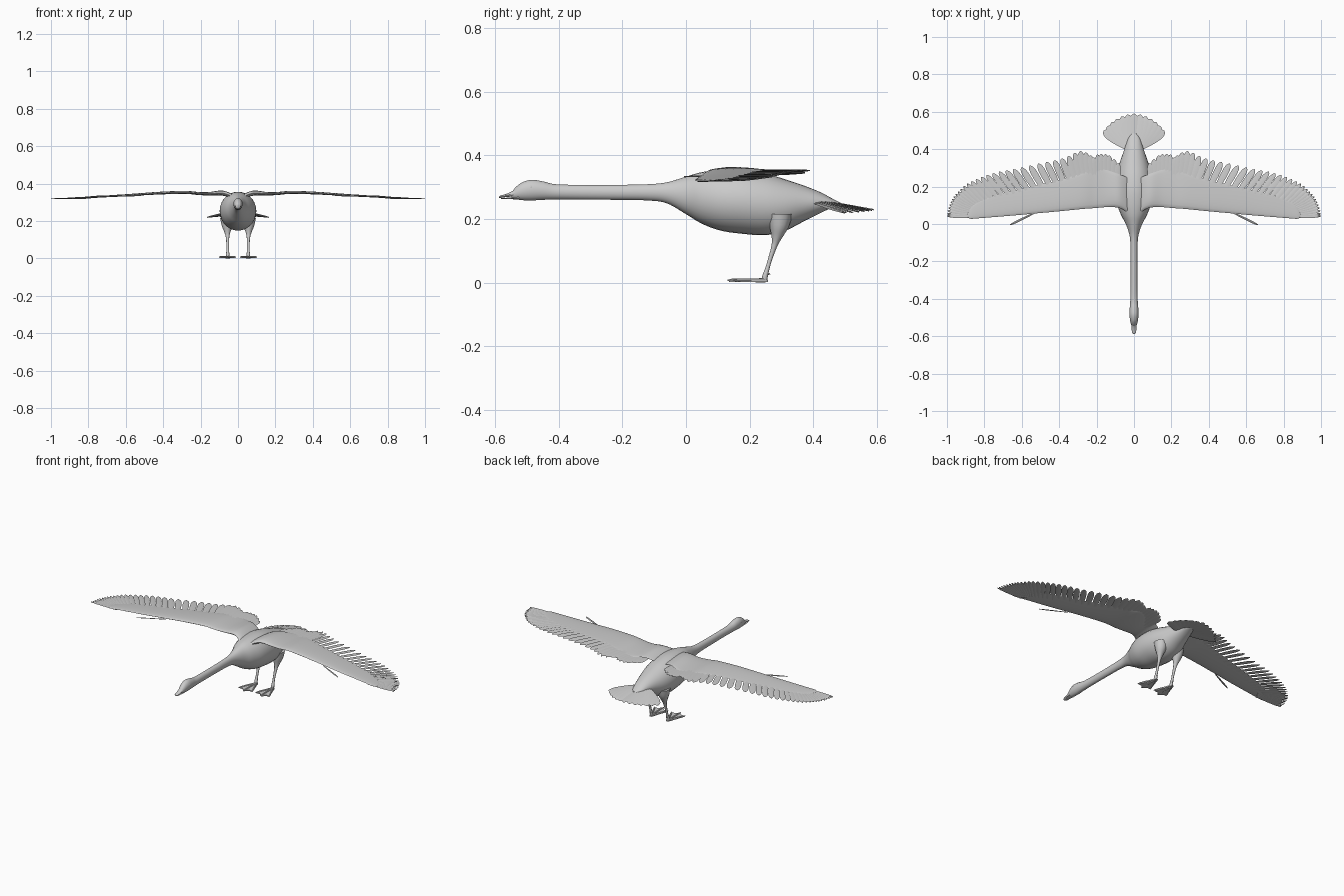
import bpy, bmesh, math
from mathutils import Vector

cube = bpy.data.objects.get("Cube")
if cube:
    bpy.data.objects.remove(cube, do_unlink=True)

grey = bpy.data.materials.new("plumage grey")
grey.use_nodes = True
grey.diffuse_color = (0.6, 0.6, 0.6, 1)
shader = grey.node_tree.nodes["Principled BSDF"]
shader.inputs["Base Color"].default_value = (0.6, 0.6, 0.6, 1)
shader.inputs["Roughness"].default_value = 0.7


def sample(rows, t):
    """Smooth curve through the rows, t from 0 to 1."""
    f = t * (len(rows) - 1)
    i = min(int(f), len(rows) - 2)
    u = f - i
    quad = zip(rows[max(i - 1, 0)], rows[i], rows[i + 1], rows[min(i + 2, len(rows) - 1)])
    return [b + 0.5 * u * (c - a + u * (2*a - 5*b + 4*c - d + u * (3*(b - c) + d - a)))
            for a, b, c, d in quad]


def smooth(rows, n):
    return [sample(rows, i / (n - 1)) for i in range(n)]


def build(name, lofts, mirror=False, angle=40):
    """Make one object from lofts, each a list of rings of points."""
    bm = bmesh.new()
    for rings in lofts:
        vs = [[bm.verts.new(p) for p in ring] for ring in rings]
        n = len(vs[0])
        for a, b in zip(vs, vs[1:]):
            for k in range(n):
                bm.faces.new((a[k], a[(k + 1) % n], b[(k + 1) % n], b[k]))
        bm.faces.new(vs[0][::-1])
        bm.faces.new(vs[-1])
    bmesh.ops.recalc_face_normals(bm, faces=bm.faces)
    mesh = bpy.data.meshes.new(name)
    bm.to_mesh(mesh)
    bm.free()
    mesh.materials.append(grey)
    ob = bpy.data.objects.new(name, mesh)
    bpy.context.collection.objects.link(ob)
    bpy.ops.object.select_all(action='DESELECT')
    ob.select_set(True)
    bpy.context.view_layer.objects.active = ob
    bpy.ops.object.shade_smooth_by_angle(angle=math.radians(angle))
    if mirror:
        ob.modifiers.new("Mirror", 'MIRROR').use_clip = False
    return ob


def circle(n):
    return [(math.cos(2 * math.pi * k / n), math.sin(2 * math.pi * k / n)) for k in range(n)]


def lengthwise(rows, n, sides=28):
    """Rings along y from rows of (y, top, bottom, half width)."""
    return [[(w * c, y, (t + b) / 2 + (t - b) / 2 * s) for c, s in circle(sides)]
            for y, t, b, w in smooth(rows, n)]


def limb(rows, n, sides=12):
    """Level rings from rows of (x, y, z, radius)."""
    return [[(x + r * c, y + r * s, z) for c, s in circle(sides)]
            for x, y, z, r in smooth(rows, n)]


VANE = [(0, .5), (.25, .8), (.55, 1), (.8, .97), (.91, .75), (.97, .45), (1, .08)]


def feather(base, tip, width, roll=0.12, thick=0.0022):
    """Thin blade with a round tip and a slight roll, so neighbours overlap."""
    base, tip = Vector(base), Vector(tip)
    along = (tip - base).normalized()
    side = along.cross(Vector((0, 0, 1))).normalized()
    side = (side + Vector((0, 0, roll))).normalized()
    up = side.cross(along) * thick
    return [[base.lerp(tip, s) + d for d in (side * width * w, up, -side * width * w, -up)]
            for s, w in VANE]


# Head, neck and body in one skin
build("body", [lengthwise([
    (-.548, .284, .266, .010), (-.535, .300, .262, .016), (-.515, .315, .259, .021),
    (-.485, .323, .258, .024), (-.45, .318, .260, .023), (-.41, .309, .261, .020),
    (-.33, .307, .261, .018), (-.22, .307, .260, .018), (-.12, .309, .258, .019),
    (-.06, .315, .249, .024), (0, .333, .215, .044), (.05, .347, .185, .070),
    (.11, .355, .163, .091), (.18, .355, .153, .098), (.25, .343, .149, .094),
    (.31, .325, .162, .082), (.37, .305, .192, .062), (.42, .285, .217, .045),
    (.46, .264, .236, .030), (.485, .251, .245, .010)], 90)])

# Bill
build("upper_bill", [lengthwise([
    (-.53, .298, .270, .016), (-.55, .285, .270, .0135), (-.57, .277, .268, .012),
    (-.583, .274, .266, .010), (-.588, .270, .266, .004)], 14, 16)])
build("lower_bill", [lengthwise([
    (-.525, .272, .261, .015), (-.55, .268, .262, .011), (-.57, .266, .262, .010),
    (-.582, .265, .263, .005)], 10, 16)])

# Eyes
eye = []
for i in range(7):
    a = math.pi * (i + .2) / 6.4
    eye.append([(.0205 - .003 * math.cos(a), -.487 + .005 * math.sin(a) * c,
                 .300 + .005 * math.sin(a) * s) for c, s in circle(12)])
build("eyes", [eye], True)

# Wing arm: rows of (x, leading y, trailing y, z, thickness)
wing = []
for x, lead, trail, z, thick in smooth([
        (.02, .045, .24, .325, .03), (.05, .072, .255, .340, .036), (.09, .088, .27, .350, .036),
        (.15, .09, .29, .346, .026), (.21, .085, .305, .347, .022), (.28, .08, .272, .353, .022),
        (.40, .068, .235, .350, .020), (.52, .057, .207, .343, .017), (.64, .046, .18, .335, .014),
        (.75, .037, .152, .329, .011), (.84, .03, .112, .324, .009),
        (.875, .028, .082, .322, .007), (.89, .04, .052, .320, .003)], 60):
    ring = []
    for c, s in circle(20):
        u = (1 - c) / 2
        ring.append((x, lead + u * (trail - lead), z + thick / 2 * s * (1 - .65 * u)))
    wing.append(ring)
build("wing_arms", [wing], True, 60)

# Flight feathers: rows of (base x, base y, tip x, tip y, z, half width)
flight = [(.20, .20, .215, .355, .349, .018), (.25, .20, .285, .39, .352, .019),
          (.32, .19, .38, .352, .352, .018), (.42, .17, .50, .325, .347, .018),
          (.53, .15, .63, .295, .340, .017), (.63, .13, .74, .275, .334, .016),
          (.72, .11, .83, .245, .328, .015), (.78, .09, .90, .21, .324, .013),
          (.81, .075, .945, .168, .321, .011), (.82, .06, .975, .13, .320, .010),
          (.83, .05, .993, .085, .319, .010), (.83, .038, 1.0, .043, .319, .009)]
build("flight_feathers", [feather((bx, by, z), (tx, ty, z), w)
                          for bx, by, tx, ty, z, w in smooth(flight, 33)], True, 30)

# Inner wing feathers beside the body
inner = [(.09, .19, .085, .325, .341, .016), (.12, .20, .125, .362, .343, .017),
         (.15, .20, .16, .375, .345, .017), (.18, .20, .195, .372, .347, .016)]
build("inner_feathers", [feather((bx, by, z), (tx, ty, z), w)
                         for bx, by, tx, ty, z, w in smooth(inner, 6)], True, 30)

# Thumb feather on the leading edge
build("thumb_feathers", [feather((.52, .065, .335), (.665, -.006, .333), .006)], True, 30)

# Tail fan
tail = []
for i in range(13):
    k = (i - 6) / 6
    a = k * math.radians(57)
    length = .185 - .015 * abs(k)
    tail.append(feather((.03 * k, .405, .262 - .012 * k * k),
                        (.02 * k + length * math.sin(a), .405 + length * math.cos(a),
                         .229 - .010 * abs(k)), .026, .08 if k > 0 else -.08))
build("tail_fan", tail, False, 30)

# Legs
build("legs", [limb([
    (.055, .295, .215, .040), (.057, .293, .175, .030), (.057, .287, .145, .018),
    (.056, .279, .118, .010), (.055, .265, .075, .007), (.055, .256, .045, .007),
    (.055, .249, .022, .009), (.055, .247, .006, .008)], 26)], True)

# Webbed feet: web plate, three front toes and a hind toe
outline = [(.048, .258), (.062, .258), (.098, .155), (.078, .155), (.057, .135),
           (.036, .155), (.014, .155)]
build("foot_webs", [[[(x, y, z) for x, y in outline] for z in (.002, .008)]], True)
toes = []
for tx, ty in ((.012, .15), (.057, .13), (.1, .15)):
    rings = []
    for s, r in ((0, .007), (.3, .006), (.6, .006), (.88, .005), (1, .002)):
        x, y = .055 + (tx - .055) * s, .25 + (ty - .25) * s
        rings.append([(x + r * c, y, .007 + r * v) for c, v in circle(8)])
    toes.append(rings)
toes.append([[(.055 + r * c, y, z + r * v) for c, v in circle(8)]
             for y, z, r in ((.25, .024, .005), (.258, .028, .004), (.265, .026, .001))])
build("toes", toes, True)
